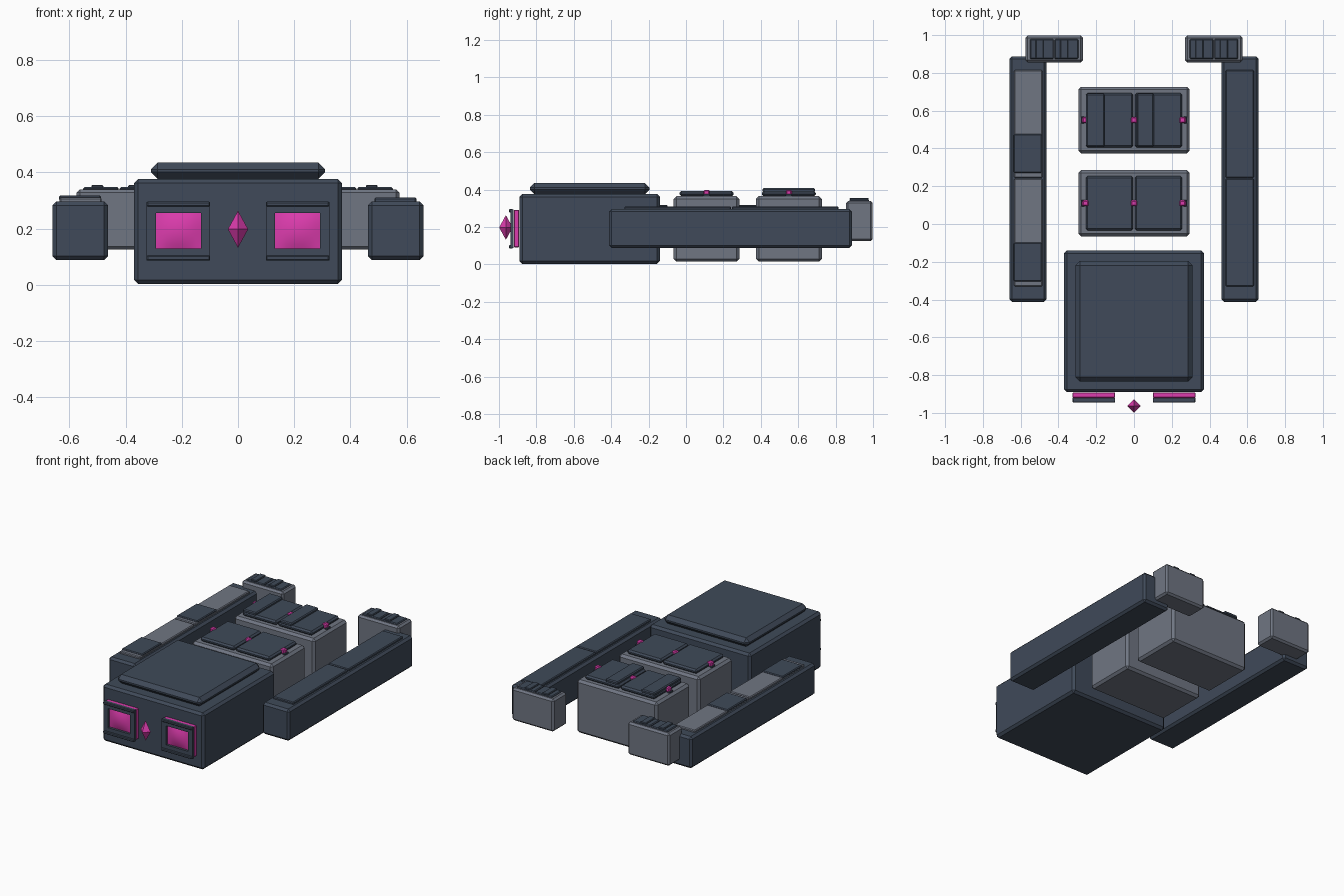
import bpy, bmesh
from mathutils import Matrix, Vector

if "Cube" in bpy.data.objects:
    bpy.data.objects.remove(bpy.data.objects["Cube"])


def mat(name, rgb):
    m = bpy.data.materials.new(name)
    m.diffuse_color = (*rgb, 1)
    m.use_nodes = True
    m.node_tree.nodes["Principled BSDF"].inputs["Base Color"].default_value = m.diffuse_color
    return m


SLATE = mat("dark slate", (0.050, 0.068, 0.100))
GREY = mat("steel grey", (0.160, 0.180, 0.225))
PINK = mat("magenta", (0.72, 0.045, 0.42))


def finish(name, bm, material):
    bmesh.ops.recalc_face_normals(bm, faces=bm.faces)
    me = bpy.data.meshes.new(name)
    bm.to_mesh(me)
    bm.free()
    me.materials.append(material)
    ob = bpy.data.objects.new(name, me)
    bpy.context.collection.objects.link(ob)
    return ob


def box(name, x, y, z, material, bevel=0.012):
    """Chamfered box from (min, max) ranges."""
    bm = bmesh.new()
    size = Vector((x[1] - x[0], y[1] - y[0], z[1] - z[0]))
    mid = Vector((x[0] + x[1], y[0] + y[1], z[0] + z[1])) / 2
    bmesh.ops.create_cube(bm, size=1, matrix=Matrix.Translation(mid) @ Matrix.Diagonal((*size, 1)))
    if bevel:
        bmesh.ops.bevel(bm, geom=bm.edges[:], offset=bevel, segments=1, affect='EDGES')
    return finish(name, bm, material)


def side_range(s, a, b):
    return (a, b) if s > 0 else (-b, -a)


# Head block and raised lid
box("head", (-0.37, 0.37), (-0.89, -0.14), (0.003, 0.377), SLATE, 0.015)
box("head_lid", (-0.31, 0.31), (-0.835, -0.195), (0.377, 0.435), SLATE, 0.024)


def eye(s):
    x0, x1 = side_range(s, 0.10, 0.325)
    cx = (x0 + x1) / 2
    box("eye_back_plate", (x0, x1), (-0.920, -0.892), (0.092, 0.292), PINK, 0.003)
    # Frame of four bars around the screen
    for n, xr, zr in (("top", (x0, x1), (0.255, 0.295)), ("bottom", (x0, x1), (0.087, 0.129)),
                      ("left", (x0, cx - 0.08), (0.129, 0.255)), ("right", (cx + 0.08, x1), (0.129, 0.255))):
        box("eye_frame_" + n, xr, (-0.938, -0.921), zr, SLATE, 0)
    for n, zr in (("top", (0.278, 0.296)), ("bottom", (0.086, 0.104))):
        box("eye_lip_" + n, (x0, x1), (-0.946, -0.925), zr, SLATE, 0.004)
    # Gently domed screen
    bm = bmesh.new()
    bmesh.ops.create_grid(bm, x_segments=8, y_segments=8, size=1)
    for v in bm.verts:
        u, w = v.co.x, v.co.y
        v.co = (cx + u * 0.081, -0.922 - 0.014 * (1 - u * u) * (1 - w * w), 0.192 + w * 0.064)
    screen = finish("eye_screen", bm, PINK)
    if sum(p.normal.y for p in screen.data.polygons) > 0:
        screen.data.flip_normals()
    screen.data.shade_smooth()


for s in (-1, 1):
    eye(s)

# Nose gem
bm = bmesh.new()
for h in (-1, 1):
    bmesh.ops.create_cone(bm, segments=4, radius1=0.036, radius2=0, depth=0.066,
                          matrix=Matrix.Translation((0, -0.963, 0.198 + h * 0.033)) @ Matrix.Diagonal((1, 1, h, 1)))
bmesh.ops.remove_doubles(bm, verts=bm.verts, dist=0.0005)
finish("nose_gem", bm, PINK)

# Body blocks with twin panels and pins
for i, cy in enumerate((0.11, 0.55)):
    box("body_block", (-0.295, 0.295), (cy - 0.176, cy + 0.176), (0.015, 0.365), GREY, 0.015)
    for x0 in (-0.255, 0.004):
        box("body_panel", (x0, x0 + 0.251), (cy - 0.144, cy + 0.144), (0.364, 0.393), SLATE, 0.010)
        if i:
            strip = (-0.253, -0.155) if x0 < 0 else (0.016, 0.105)
            box("panel_strip", strip, (cy - 0.140, cy + 0.140), (0.385, 0.408), SLATE, 0.006)
    for px in (-0.257, 0, 0.257):
        box("panel_pin", (px - 0.017, px + 0.017), (cy - 0.016, cy + 0.016), (0.366, 0.399), PINK, 0.006)
    for s in (-1, 1):
        box("pin_cap", side_range(s, 0.262, 0.28), (cy - 0.018, cy + 0.018), (0.362, 0.377), SLATE, 0.003)

# Side arms with top plates; the left arm has grey plates with dark pads
for s in (-1, 1):
    box("arm", side_range(s, 0.462, 0.66), (-0.412, 0.887), (0.088, 0.297), SLATE, 0.014)
    for y0 in (-0.33, 0.245):
        box("arm_plate", side_range(s, 0.485, 0.635), (y0, y0 + 0.57), (0.292, 0.311),
            SLATE if s > 0 else GREY, 0.005)
        if s < 0:
            box("arm_pad", (-0.637, -0.487), (y0 + 0.026, y0 + 0.232), (0.300, 0.318), SLATE, 0.005)

    # Rear hand blocks with small stepped panels
    box("hand", side_range(s, 0.27, 0.575), (0.855, 0.998), (0.125, 0.340), GREY, 0.012)
    start = 0.295 if s > 0 else -0.551
    for k in range(2):
        x0 = start + k * 0.130
        box("hand_panel", (x0, x0 + 0.126), (0.873, 0.979), (0.335, 0.348), SLATE, 0.005)
        box("hand_strip", (x0 + 0.030, x0 + 0.072), (0.875, 0.977), (0.343, 0.356), SLATE, 0.004)
